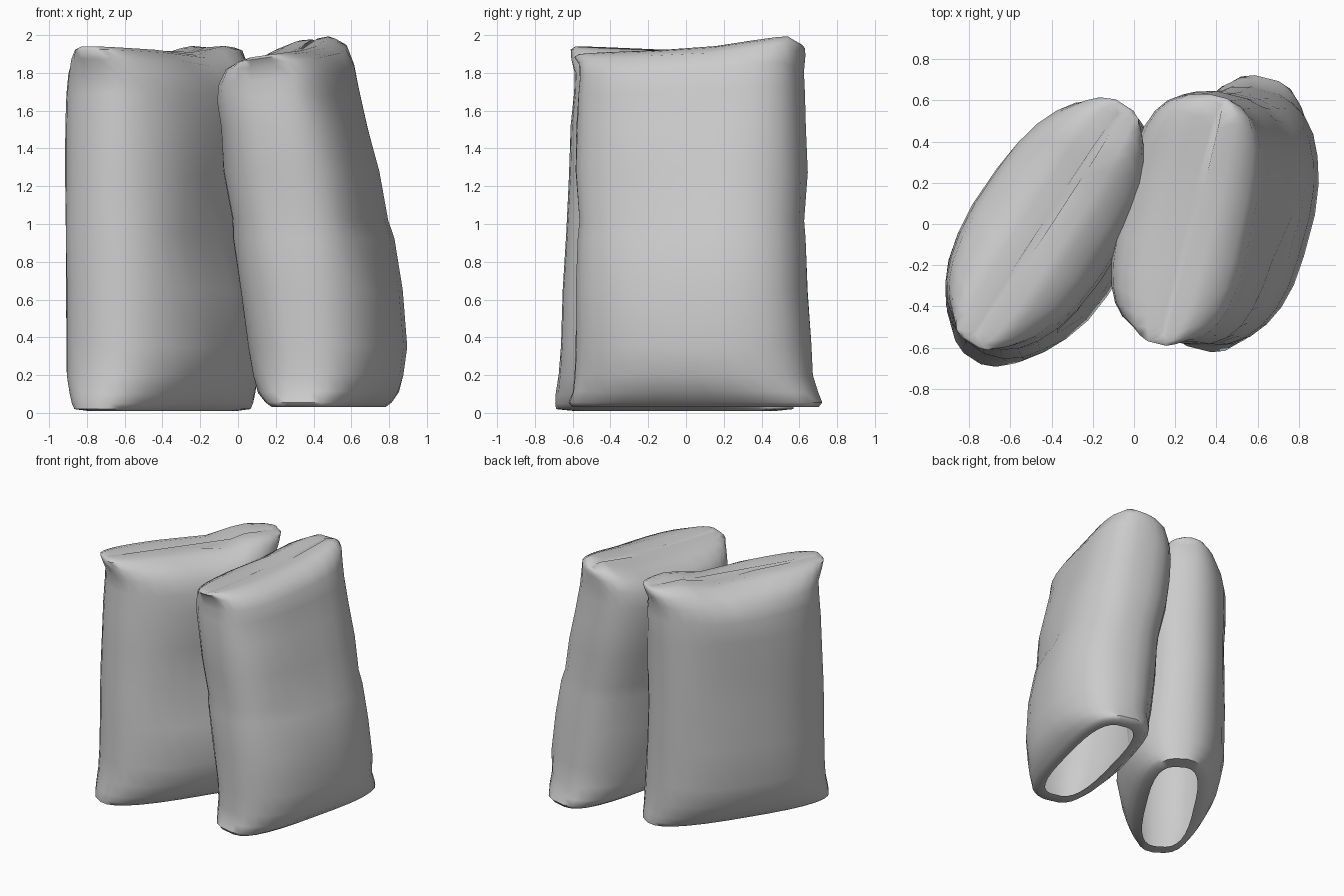
import bpy, bmesh, math
from mathutils import Vector, noise

SIDES = 28


def interp(points, t):
    # piecewise linear lookup
    if t <= points[0][0]:
        return points[0][1]
    for (a, va), (b, vb) in zip(points, points[1:]):
        if t <= b:
            return va + (vb - va) * (t - a) / (b - a)
    return points[-1][1]


def paper_bag(name, rings, top_line, lean, dents, seed):
    """Loft rounded rings (z, cx, cy, half length, half width, angle, roundness)."""
    bm = bmesh.new()
    loops = []
    for z, cx, cy, L, W, ang, p in rings:
        a = math.radians(ang)
        u_dir = Vector((math.cos(a), math.sin(a), 0))
        n_dir = Vector((math.sin(a), -math.cos(a), 0))
        top = min(max((z - 1.5) / 0.4, 0), 1)
        loop = []
        for i in range(SIDES):
            th = 2 * math.pi * (i + 0.5) / SIDES
            c, s = math.cos(th), math.sin(th)
            t = math.copysign(abs(c) ** (2 / p), c)
            u = L * t
            n = W * math.copysign(abs(s) ** (2 / p), s)
            # pressed-in creases on the broad faces
            for side, du, dz, size, depth in dents:
                if n * side > 0:
                    d2 = ((u - du) / size) ** 2 + ((z - dz) / (size * 0.7)) ** 2
                    n -= side * depth * math.exp(-d2)
            zz = z + top * (interp(top_line, t) + lean * n)
            co = Vector((cx, cy, zz)) + u_dir * u + n_dir * n
            # light crumpling of the paper
            if 0.1 < z < 1.88:
                co += noise.noise_vector(co * 3.0 + Vector((seed, 0, 0))) * 0.012
            loop.append(bm.verts.new(co))
        loops.append(loop)
    for lo, hi in zip(loops, loops[1:]):
        for i in range(SIDES):
            j = (i + 1) % SIDES
            bm.faces.new((lo[i], lo[j], hi[j], hi[i]))
    # closed top seam; the underside stays open
    bm.faces.new(loops[-1])
    bmesh.ops.recalc_face_normals(bm, faces=bm.faces)
    me = bpy.data.meshes.new(name)
    bm.to_mesh(me)
    bm.free()
    ob = bpy.data.objects.new(name, me)
    bpy.context.collection.objects.link(ob)
    bpy.ops.object.select_all(action='DESELECT')
    ob.select_set(True)
    bpy.context.view_layer.objects.active = ob
    bpy.ops.object.shade_smooth_by_angle(angle=math.radians(55))
    return ob


# left bag: upright, turned outward
left_rings = [
    (0.01, -0.40, -0.06, 0.60, 0.18, 57, 3.0),
    (0.02, -0.40, -0.06, 0.71, 0.23, 57, 2.8),
    (0.05, -0.40, -0.06, 0.71, 0.27, 57, 2.6),
    (0.10, -0.40, -0.06, 0.70, 0.31, 57, 2.5),
    (0.20, -0.40, -0.05, 0.68, 0.36, 57, 2.4),
    (0.35, -0.40, -0.05, 0.67, 0.39, 57, 2.3),
    (0.65, -0.41, -0.04, 0.67, 0.38, 57, 2.3),
    (0.95, -0.42, -0.03, 0.66, 0.36, 57, 2.4),
    (1.25, -0.42, -0.02, 0.66, 0.36, 57, 2.4),
    (1.52, -0.42, -0.01, 0.66, 0.36, 57, 2.4),
    (1.68, -0.42, 0.00, 0.65, 0.35, 57, 2.4),
    (1.78, -0.42, 0.00, 0.64, 0.32, 57, 2.6),
    (1.85, -0.42, 0.00, 0.67, 0.25, 57, 3.0),
    (1.895, -0.42, 0.00, 0.69, 0.17, 57, 3.6),
    (1.91, -0.42, 0.00, 0.68, 0.11, 57, 3.6),
    (1.90, -0.42, 0.00, 0.64, 0.02, 57, 3.0),
]
paper_bag("left_bag", left_rings,
          [(-1, 0.03), (-0.2, 0.01), (0.2, -0.03), (0.65, 0.035), (1, 0.02)],
          0.0, [(1, 0.1, 1.05, 0.3, 0.06)], 1.0)

# right bag: leaning against the left bag
right_rings = [
    (0.035, 0.48, 0.05, 0.57, 0.18, 76, 3.0),
    (0.03, 0.48, 0.05, 0.66, 0.22, 76, 3.2),
    (0.055, 0.48, 0.05, 0.68, 0.26, 76, 3.0),
    (0.11, 0.48, 0.05, 0.66, 0.32, 76, 2.7),
    (0.20, 0.48, 0.04, 0.64, 0.36, 76, 2.4),
    (0.35, 0.475, 0.04, 0.63, 0.39, 76, 2.4),
    (0.65, 0.44, 0.03, 0.62, 0.40, 76, 2.4),
    (0.92, 0.40, 0.03, 0.61, 0.395, 76, 2.5),
    (1.02, 0.38, 0.03, 0.60, 0.38, 77, 2.6),
    (1.28, 0.335, 0.03, 0.61, 0.375, 77, 2.7),
    (1.52, 0.295, 0.03, 0.61, 0.355, 78, 2.8),
    (1.68, 0.265, 0.03, 0.60, 0.335, 78, 2.9),
    (1.78, 0.26, 0.03, 0.59, 0.315, 78, 3.0),
    (1.86, 0.26, 0.03, 0.60, 0.26, 77, 3.2),
    (1.895, 0.26, 0.02, 0.62, 0.17, 76, 3.4),
    (1.91, 0.27, 0.02, 0.61, 0.11, 76, 3.4),
    (1.905, 0.28, 0.02, 0.58, 0.02, 76, 3.0),
]
paper_bag("right_bag", right_rings,
          [(-1, -0.02), (0.1, 0.0), (0.9, 0.075), (1, 0.04)],
          0.14, [(1, -0.25, 1.0, 0.25, 0.03), (-1, 0.2, 1.0, 0.3, 0.03)], 7.0)
